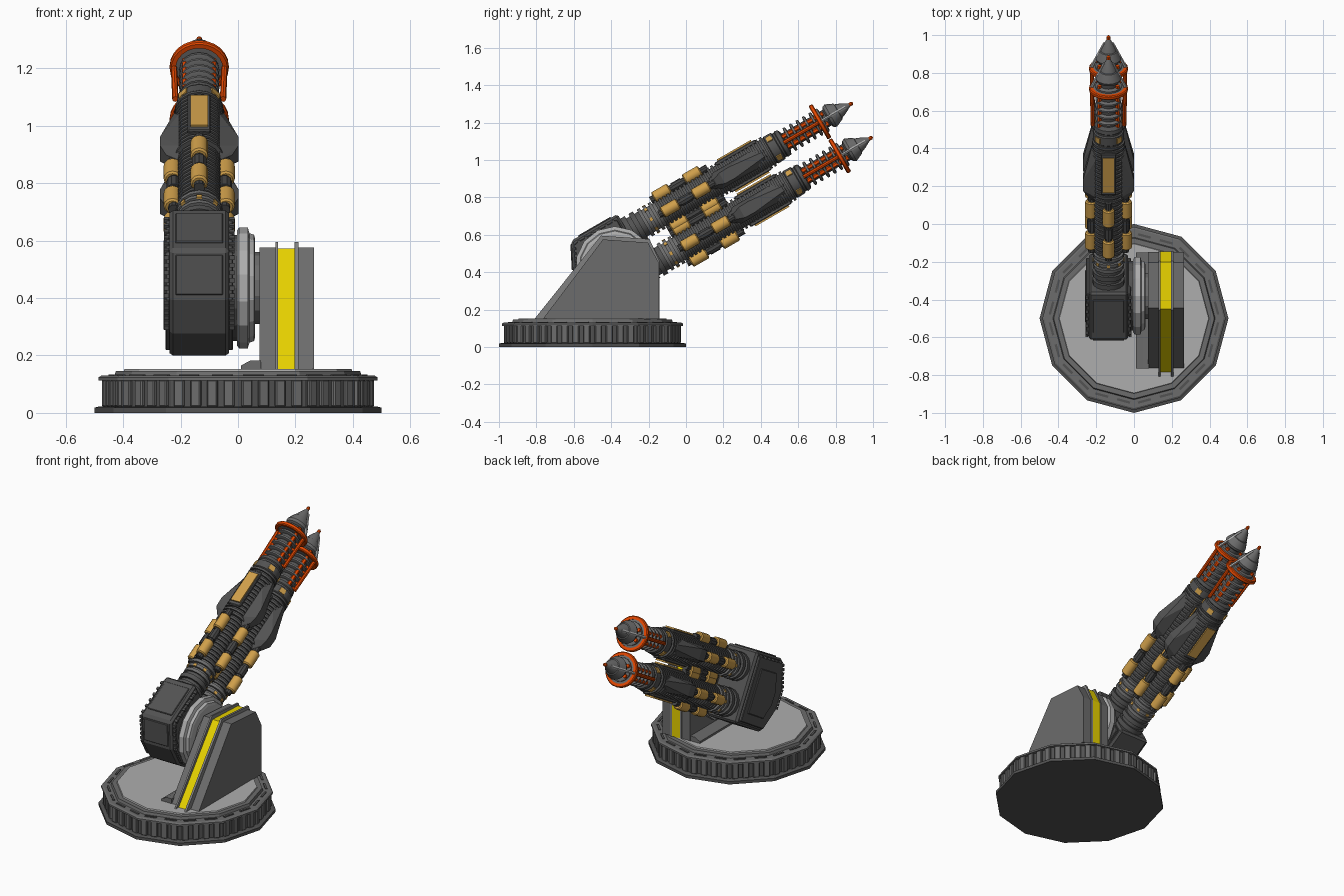
import bpy, bmesh, math
from mathutils import Matrix, Vector
from math import pi, sin, cos, radians

if "Cube" in bpy.data.objects:
    bpy.data.objects.remove(bpy.data.objects["Cube"])

def material(name, rgb):
    m = bpy.data.materials.new(name)
    m.diffuse_color = (*rgb, 1)
    m.use_nodes = True
    m.node_tree.nodes["Principled BSDF"].inputs["Base Color"].default_value = m.diffuse_color
    return m

DARK = material("dark grey", (0.085, 0.085, 0.085))
BLACK = material("charcoal", (0.06, 0.06, 0.06))
MID = material("mid grey", (0.15, 0.15, 0.15))
LIGHT = material("light grey", (0.42, 0.42, 0.42))
STEEL = material("steel grey", (0.22, 0.22, 0.22))
TAN = material("ochre", (0.63, 0.35, 0.07))
YELLOW = material("yellow", (0.80, 0.64, 0.0))
RED = material("orange red", (0.80, 0.065, 0.0))

I = Matrix.Identity(4)
T = Matrix.Translation
R = Matrix.Rotation
ALONG_Y = R(-pi / 2, 4, 'X')
ALONG_X = R(pi / 2, 4, 'Y')

def finish(name, bm, mat, smooth=False, bevel=0):
    bmesh.ops.recalc_face_normals(bm, faces=bm.faces)
    me = bpy.data.meshes.new(name)
    bm.to_mesh(me)
    bm.free()
    me.materials.append(mat)
    if smooth:
        me.shade_smooth()
        me.set_sharp_from_angle(angle=radians(35))
    ob = bpy.data.objects.new(name, me)
    bpy.context.collection.objects.link(ob)
    if bevel:
        b = ob.modifiers.new("bevel", 'BEVEL')
        b.width, b.segments = bevel, 1
    return ob

def add_lathe(bm, pts, n=16, mat=I):
    """Revolve (height, radius) points round Z, with closed ends."""
    rings = [[bm.verts.new(mat @ Vector((r * cos(2 * pi * i / n), r * sin(2 * pi * i / n), h)))
              for i in range(n)] for h, r in pts]
    for a, b in zip(rings, rings[1:]):
        for i in range(n):
            bm.faces.new((a[i], a[(i + 1) % n], b[(i + 1) % n], b[i]))
    bm.faces.new(rings[0])
    bm.faces.new(rings[-1])

def lathe(name, pts, col, n=16, mat=I, smooth=True):
    bm = bmesh.new()
    add_lathe(bm, pts, n, mat)
    return finish(name, bm, col, smooth)

def add_box(bm, size, mat=I):
    bmesh.ops.create_cube(bm, size=1, matrix=mat @ Matrix.Diagonal((*size, 1)))

def add_rod(bm, p, q, r, mat, n=8):
    d = Vector(q) - Vector(p)
    add_lathe(bm, [(0, r), (d.length, r)], n, mat @ T(p) @ d.to_track_quat('Z', 'Y').to_matrix().to_4x4())

def prism(name, outline, x0, x1, col, mat=I, bevel=0):
    """Extrude a (y, z) outline from x0 to x1."""
    bm = bmesh.new()
    a, b = [[bm.verts.new(mat @ Vector((x, y, z))) for y, z in outline] for x in (x0, x1)]
    bm.faces.new(a)
    bm.faces.new(b)
    for i in range(len(a)):
        j = (i + 1) % len(a)
        bm.faces.new((a[i], a[j], b[j], b[i]))
    return finish(name, bm, col, bevel=bevel)

# ---- turntable base: twelve sided, ribbed wall
C = T((0, -0.5, 0))
lathe("base_foot", [(0, 0.5), (0.018, 0.5), (0.022, 0.485)], DARK, 12, C, False)
lathe("base_wall", [(0.02, 0.465), (0.12, 0.465)], DARK, 12, C, False)
lathe("base_rim", [(0.113, 0.485), (0.124, 0.485), (0.13, 0.475), (0.13, 0.43), (0.146, 0.425), (0.146, 0.38)],
      MID, 12, C, False)
lathe("base_top", [(0.14, 0.4), (0.153, 0.395)], LIGHT, 12, C, False)
ribs, clips = bmesh.new(), bmesh.new()
for k in range(12):
    side = C @ R(radians(15 + 30 * k), 4, 'Z')
    for j in range(4):
        add_box(ribs, (0.022, 0.036, 0.094), side @ T((0.452, -0.09 + 0.06 * j, 0.068)))
    for j in (-1, 1):
        add_box(clips, (0.012, 0.07, 0.006), side @ T((0.436, 0.06 * j, 0.131)))
finish("base_ribs", ribs, MID, bevel=0.004)
finish("base_rim_clips", clips, DARK)

# ---- support pylon beside the gun
OUT = [(-0.765, 0.15), (-0.444, 0.575), (-0.203, 0.558), (-0.148, 0.455), (-0.148, 0.15)]
BIG = [(-0.81, 0.15), (-0.455, 0.595), (-0.195, 0.577), (-0.142, 0.46), (-0.142, 0.15)]
STRIPE = [(-0.785, 0.15), (-0.449, 0.572), (-0.2, 0.562), (-0.146, 0.457), (-0.146, 0.15)]
prism("support_inner_slab", OUT, 0.075, 0.13, MID)
prism("support_outer_slab", OUT, 0.21, 0.265, MID)
prism("support_inner_flange", BIG, 0.13, 0.14, STEEL)
prism("support_outer_flange", BIG, 0.197, 0.21, STEEL)
prism("support_yellow_band", STRIPE, 0.14, 0.197, YELLOW)
# foot wedge: profile in (x, z), swung so it runs along y
prism("support_foot", [(0.01, 0.15), (0.01, 0.165), (0.045, 0.183), (0.08, 0.183), (0.08, 0.15)],
      0.15, 0.765, MID, R(-pi / 2, 4, 'Z'))

# ---- pivot hub
PIV = T((0, -0.38, 0.435)) @ ALONG_X
lathe("hub_inner", [(-0.03, 0.185), (0.0, 0.185)], DARK, 16, PIV, False)
lathe("hub_disc", [(-0.004, 0.2), (0.004, 0.21), (0.034, 0.21), (0.04, 0.19), (0.056, 0.185), (0.06, 0.17)],
      LIGHT, 14, PIV, False)
lathe("hub_axle", [(0.055, 0.125), (0.08, 0.125)], MID, 14, PIV, False)

# ---- gun housing, tilted 30 degrees (local y runs along the barrels)
GUN = T((-0.135, -0.38, 0.435)) @ R(radians(30), 4, 'X')
HOUSE = [(0.15, -0.195), (0.15, 0.232), (-0.135, 0.232), (-0.215, 0.075), (-0.215, -0.06), (-0.135, -0.2)]
prism("gun_housing", HOUSE, -0.104, 0.104, DARK, GUN, 0.012)
SMALL = [(y * 0.9 - 0.003, z * 0.9) for y, z in HOUSE]
PANEL = [(y * 0.6, z * 0.62) for y, z in HOUSE]
teeth = bmesh.new()
for s in (-1, 1):
    prism("housing_side_plate", SMALL, s * 0.1, s * 0.118, DARK, GUN, 0.004)
    prism("housing_side_panel", PANEL, s * 0.11, s * 0.125, DARK, GUN, 0.004)
    for (y0, z0), (y1, z1) in zip(SMALL[1:4], SMALL[2:5]):
        for j in range(6):
            f = (j + 0.5) / 6
            a = math.atan2(z1 - z0, y1 - y0)
            add_box(teeth, (0.018, 0.016, 0.014),
                    GUN @ T((s * 0.114, y0 + (y1 - y0) * f, z0 + (z1 - z0) * f)) @ R(a, 4, 'X'))
finish("housing_teeth", teeth, DARK)
# raised plates on the rear chamfer and the top
plates = bmesh.new()
add_box(plates, (0.165, 0.14, 0.01), GUN @ T((0, -0.176, 0.154)) @ R(math.atan2(0.157, 0.08), 4, 'X'))
add_box(plates, (0.165, 0.2, 0.01), GUN @ T((0, 0.01, 0.233)))
finish("housing_plates", plates, DARK, bevel=0.003)

def ribbed(a, b, count, hi, lo):
    """Stepped profile of evenly spaced rings between heights a and b."""
    p, d = [], (b - a) / count
    for i in range(count):
        t = a + i * d
        p += [(t, lo), (t, hi), (t + d * 0.55, hi), (t + d * 0.55, lo)]
    return p + [(b, lo)]

# ---- one barrel, built twice
def barrel(tag, height):
    B = GUN @ T((0, 0, height))
    BY = B @ ALONG_Y
    ring = lambda a: B @ R(a, 4, 'Y')       # local x points outwards at this angle
    lathe(tag + "_breech", ribbed(0.1, 0.25, 3, 0.085, 0.07), DARK, 16, BY)
    lathe(tag + "_breech_rings", ribbed(0.25, 0.35, 3, 0.082, 0.068), MID, 16, BY)
    lathe(tag + "_rear_sleeve", ribbed(0.35, 0.68, 13, 0.078, 0.068), DARK, 16, BY)
    lathe(tag + "_mid_sleeve", ribbed(0.68, 1.03, 14, 0.088, 0.077), DARK, 16, BY)
    lathe(tag + "_collar", [(1.02, 0.07), (1.03, 0.082), (1.075, 0.08), (1.08, 0.072), (1.09, 0.072),
                            (1.095, 0.078), (1.115, 0.074), (1.125, 0.05)], DARK, 16, BY)
    lathe(tag + "_muzzle_core", [(1.1, 0.048), (1.4, 0.048)], DARK, 16, BY)
    fins = bmesh.new()
    for k in range(6):
        add_lathe(fins, [(0, 0.06), (0.004, 0.07), (0.014, 0.07), (0.018, 0.06)], 16, BY @ T((0, 0, 1.14 + 0.04 * k)))
    finish(tag + "_muzzle_fins", fins, MID, True)
    # stepped nose cone with red bead
    lathe(tag + "_nose", [(1.375, 0.045), (1.385, 0.062), (1.4, 0.068), (1.41, 0.064), (1.445, 0.048), (1.447, 0.042),
                          (1.475, 0.031), (1.51, 0.012), (1.52, 0.007)], MID, 16, BY)
    lathe(tag + "_nose_bead", [(1.51, 0.004), (1.515, 0.01), (1.53, 0.01), (1.537, 0.004)], RED, 8, BY)
    struts, rods, cans, caps = bmesh.new(), bmesh.new(), bmesh.new(), bmesh.new()
    for a in (0, pi):
        add_rod(struts, (0.092, 1.34, 0), (0.02, 1.49, 0), 0.009, ring(a), 6)
        add_rod(rods, (0.083, 1.11, 0), (0.088, 1.335, 0), 0.011, ring(a))
        for off in (-0.55, 0.55):
            add_rod(rods, (0.057, 1.11, 0), (0.057, 1.37, 0), 0.012, ring(a + off), 6)
    finish(tag + "_nose_struts", struts, LIGHT)
    # red guard band
    rings = [[rods.verts.new(BY @ Vector((r * cos(2 * pi * i / 24), r * sin(2 * pi * i / 24), h))) for i in range(24)]
             for h, r in ((1.322, 0.082), (1.322, 0.098), (1.327, 0.103), (1.341, 0.103), (1.346, 0.098), (1.346, 0.082))]
    for m, n in zip(rings, rings[1:] + rings[:1]):
        for i in range(24):
            rods.faces.new((m[i], m[(i + 1) % 24], n[(i + 1) % 24], n[i]))
    finish(tag + "_red_guard", rods, RED, True)
    lathe(tag + "_guard_hub", [(1.326, 0.05), (1.328, 0.083), (1.342, 0.083), (1.348, 0.05)], MID, 16, BY)
    # ochre canisters in four rows with dark couplings
    for k in range(4):
        for y in (0.41, 0.6):
            M = ring(k * pi / 2) @ T((0.093, y, 0)) @ ALONG_Y
            add_lathe(cans, [(-0.05, 0.024), (-0.044, 0.031), (0.044, 0.031), (0.05, 0.024)], 12, M)
        add_rod(caps, (0.088, 0.34, 0), (0.088, 0.69, 0), 0.02, ring(k * pi / 2), 10)
        add_rod(caps, (0.088, 0.475, 0), (0.088, 0.535, 0), 0.026, ring(k * pi / 2), 10)
    finish(tag + "_canisters", cans, TAN, True)
    finish(tag + "_canister_couplings", caps, BLACK, True)
    # ochre plates on top and underneath, and small tabs on the collars
    tan, frames = bmesh.new(), bmesh.new()
    for a in (pi / 2, -pi / 2):
        add_box(tan, (0.012, 0.21, 0.062), ring(a) @ T((0.095, 0.86, 0)))
        add_box(frames, (0.02, 0.25, 0.08), ring(a) @ T((0.082, 0.86, 0)))
    for k in range(4):
        add_box(tan, (0.008, 0.03, 0.036), ring(pi / 4 + k * pi / 2) @ T((0.08, 1.052, 0)))
    for k in range(8):
        add_box(tan, (0.008, 0.018, 0.018), ring(k * pi / 4) @ T((0.08, 0.292, 0)))
    finish(tag + "_ochre_plates", tan, TAN)
    finish(tag + "_plate_frames", frames, DARK, bevel=0.004)
    # faceted side pods, tallest near the rear
    for s in (-1, 1):
        pod = bmesh.new()
        for y, w, x in ((0.65, 0.02, 0.07), (0.70, 0.05, 0.07), (0.92, 0.05, 0.07), (1.0, 0.022, 0.07),
                        (0.69, 0.018, 0.115), (0.73, 0.032, 0.136), (0.79, 0.034, 0.136), (0.98, 0.014, 0.09)):
            for t in (-1, 1):
                pod.verts.new(B @ Vector((s * x, y, t * w)))
        bmesh.ops.convex_hull(pod, input=pod.verts)
        finish(tag + "_side_pod", pod, DARK)

barrel("upper_barrel", 0.118)
barrel("lower_barrel", -0.093)
